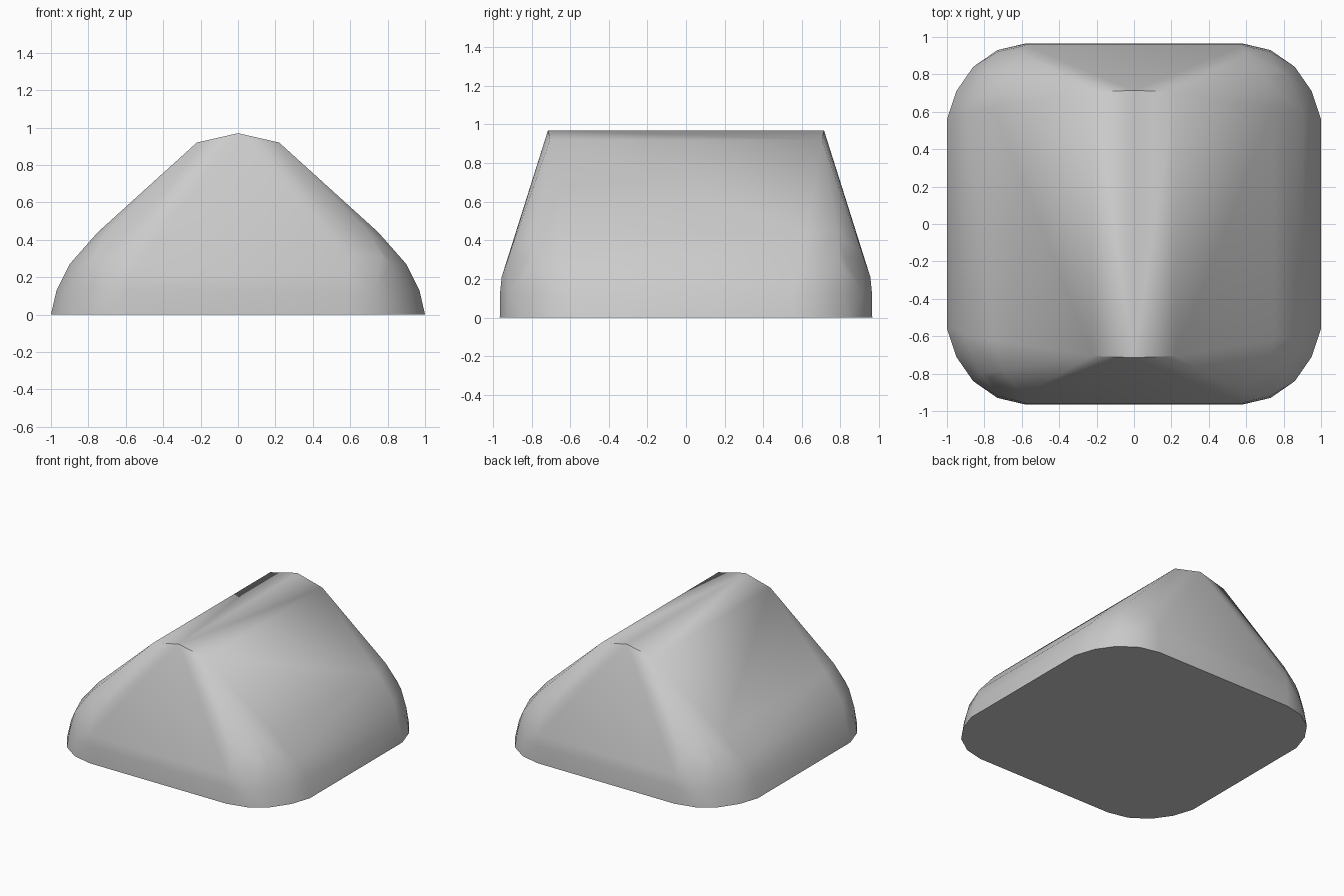
import bpy
import bmesh
import math

cube = bpy.data.objects.get("Cube")
if cube:
    bpy.data.objects.remove(cube, do_unlink=True)

grey = bpy.data.materials.new("plain grey")
grey.use_nodes = True
colour = (0.6, 0.6, 0.6, 1)
grey.diffuse_color = colour
grey.node_tree.nodes["Principled BSDF"].inputs["Base Color"].default_value = colour

# One quarter of the rounded wedge: height, then the corner outline at that height
levels = [
    (0.0, [(0.58, 0.965), (0.73, 0.93), (0.86, 0.84), (0.95, 0.71), (1.0, 0.56)]),
    (0.13, [(0.58, 0.963), (0.73, 0.92), (0.85, 0.82), (0.93, 0.69), (0.97, 0.55)]),
    (0.21, [(0.58, 0.955)]),
    (0.27, [(0.82, 0.80), (0.9, 0.6)]),
    (0.31, [(0.6, 0.92), (0.77, 0.82)]),
    (0.44, [(0.70, 0.785), (0.75, 0.62)]),
    (0.92, [(0.22, 0.705)]),
    (0.97, [(0.0, 0.715)]),
]

# Mirror the quarter to all four corners and wrap a skin around it
bm = bmesh.new()
for z, outline in levels:
    for x, y in outline:
        for sx in ((1, -1) if x else (1,)):
            for sy in (1, -1):
                bm.verts.new((sx * x, sy * y, z))
hull = bmesh.ops.convex_hull(bm, input=bm.verts)
loose = {v for v in hull["geom_interior"] if isinstance(v, bmesh.types.BMVert)}
bmesh.ops.delete(bm, geom=list(loose), context='VERTS')
bmesh.ops.dissolve_limit(bm, angle_limit=math.radians(1),
                         verts=bm.verts, edges=bm.edges)
bmesh.ops.recalc_face_normals(bm, faces=bm.faces)

mesh = bpy.data.meshes.new("rounded_wedge")
bm.to_mesh(mesh)
bm.free()
mesh.materials.append(grey)
wedge = bpy.data.objects.new("rounded_wedge", mesh)
bpy.context.collection.objects.link(wedge)

# Soft sides, with crisp base and gable edges
bpy.ops.object.select_all(action='DESELECT')
wedge.select_set(True)
bpy.context.view_layer.objects.active = wedge
bpy.ops.object.shade_smooth_by_angle(angle=math.radians(50))
